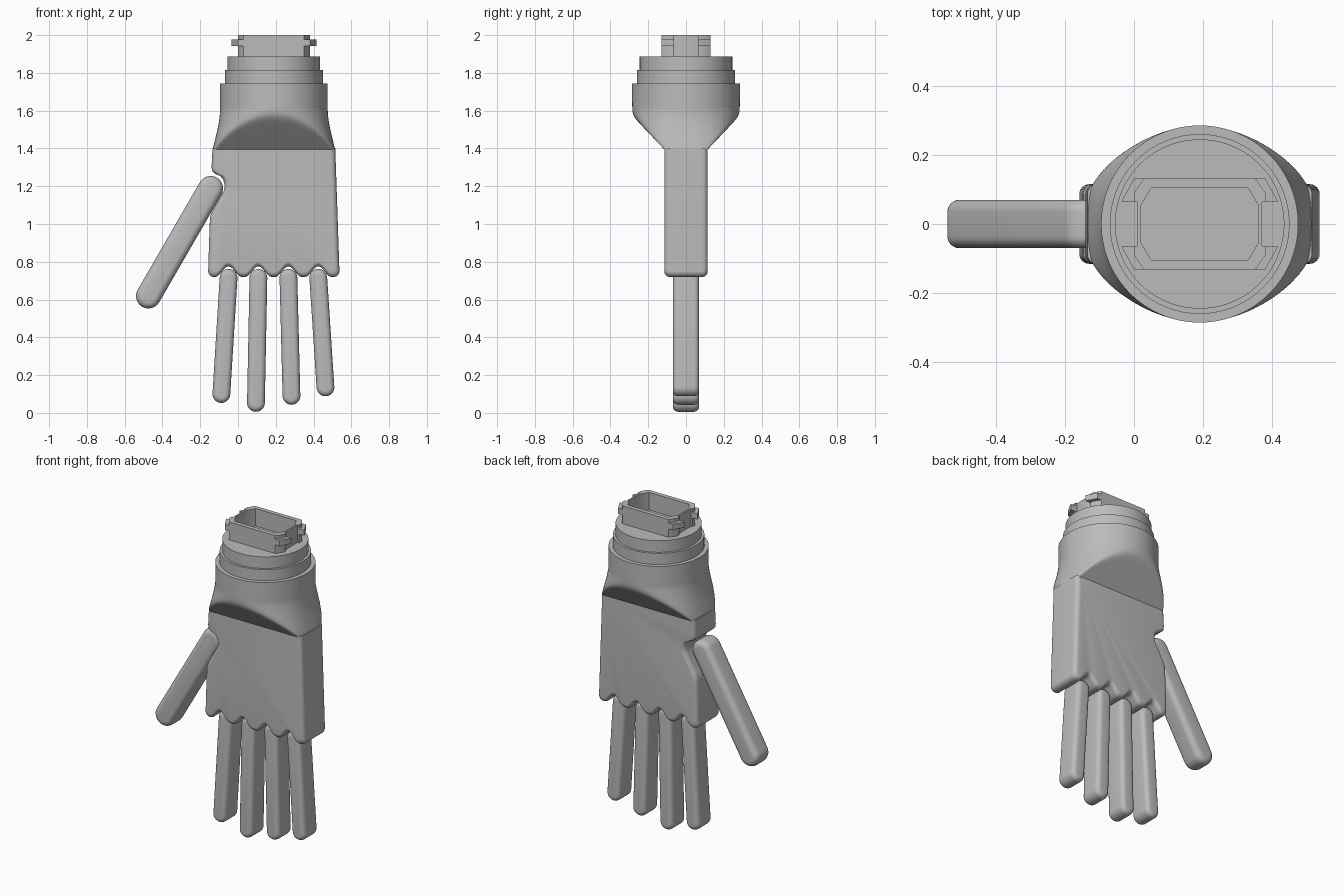
import bpy, bmesh
from math import sin, cos, pi, atan2, sqrt, radians

cube = bpy.data.objects.get("Cube")
if cube:
    bpy.data.objects.remove(cube)

CX = 0.19        # wrist axis
GREY = (0.5, 0.5, 0.5, 1)
grey = bpy.data.materials.new("plain_grey")
grey.use_nodes = True
grey.diffuse_color = GREY
grey.node_tree.nodes["Principled BSDF"].inputs["Base Color"].default_value = GREY


def loft(name, loops):
    """Skin a list of equally long point loops and cap both ends."""
    bm = bmesh.new()
    rows = [[bm.verts.new(p) for p in loop] for loop in loops]
    n = len(rows[0])
    for a, b in zip(rows, rows[1:]):
        for i in range(n):
            j = (i + 1) % n
            bm.faces.new((a[i], a[j], b[j], b[i]))
    bm.faces.new(rows[0][::-1])
    bm.faces.new(rows[-1])
    bmesh.ops.recalc_face_normals(bm, faces=bm.faces)
    mesh = bpy.data.meshes.new(name)
    bm.to_mesh(mesh)
    bm.free()
    mesh.materials.append(grey)
    ob = bpy.data.objects.new(name, mesh)
    bpy.context.collection.objects.link(ob)
    bpy.ops.object.select_all(action='DESELECT')
    ob.select_set(True)
    bpy.context.view_layer.objects.active = ob
    bpy.ops.object.shade_smooth_by_angle(angle=radians(35))
    return ob


def pillow(name, outline, half, r, steps=6):
    """Extrude an xz outline along y with rounded front and back rims."""
    angles = [pi / 2 * k / steps for k in range(steps + 1)]
    layers = [(-(half - r + r * sin(a)), r * (1 - cos(a))) for a in reversed(angles)]
    layers += [(-y, d) for y, d in reversed(layers)]
    loft(name, [[(x, y, z) for x, z in outline(d)] for y, d in layers])


def capsule(a, b, r):
    ang = atan2(b[1] - a[1], b[0] - a[0])

    def outline(d):
        pts = []
        for c, start in ((b, ang - pi / 2), (a, ang + pi / 2)):
            for k in range(17):
                t = start + pi * k / 16
                pts.append((c[0] + (r - d) * cos(t), c[1] + (r - d) * sin(t)))
        return pts
    return outline


# Fingers and thumb
FINGERS = {"index_finger": ((-0.05, 0.715), (-0.088, 0.10)),
           "middle_finger": ((0.108, 0.715), (0.095, 0.053)),
           "ring_finger": ((0.267, 0.715), (0.283, 0.09)),
           "little_finger": ((0.425, 0.715), (0.463, 0.135))}
for name, (top, tip) in FINGERS.items():
    pillow(name, capsule(top, tip, 0.047), 0.07, 0.028)
pillow("thumb", capsule((-0.145, 1.188), (-0.474, 0.619), 0.066), 0.07, 0.035)

# Palm, with a thumb hollow and a scallop above each finger
LEFT, RIGHT, BOTTOM = -0.158, 0.537, 0.72
thumb_side = [(-0.135, 1.4), (-0.14, 1.3), (-0.137, 1.28), (-0.12, 1.265),
              (-0.095, 1.255), (-0.078, 1.235), (-0.07, 1.205), (-0.075, 1.175),
              (-0.135, 1.07), (-0.147, 1.04), (-0.15, 1.0)]


def palm_outline(d):
    pts = [(x + d, z) for x, z in thumb_side]
    lo, hi, r = LEFT + d, RIGHT - d, 0.03
    for k in range(121):
        x = lo + (hi - lo) * (1 - cos(pi * k / 120)) / 2
        z = BOTTOM + d
        for (fx, _), _ in FINGERS.values():
            if abs(x - fx) < 0.07:
                z += 0.028 * (1 + cos(pi * (x - fx) / 0.07))
        edge = min(x - lo, hi - x)
        if edge < r:
            z += r - sqrt(max(0, r * r - (r - edge) ** 2))
        pts.append((x, z))
    return pts + [(0.515 - d, 1.4)]


pillow("palm", palm_outline, 0.115, 0.028)


# Wrist: round cuff narrowing into the flat palm
def wrist_ring(z, count=144):
    t = min(1, max(0, (1.61 - z) / 0.22))
    s = t * t * (3 - 2 * t) * 0.4 + t * t * 0.6
    width, power = 0.285 + 0.04 * s, 2 + 0.6 * t
    limit = 0.115 + max(0, z - 1.395) * 0.95
    ring = []
    for k in range(count):
        a = 2 * pi * (k + 0.5) / count
        c, q = cos(a), sin(a)
        x = width * abs(c) ** (2 / power) * (1 if c > 0 else -1)
        y = 0.285 * abs(q) ** (2 / power)
        if z < 1.68:
            y /= (1 + (y / limit) ** 24) ** (1 / 24)
        ring.append((CX + x, y if q > 0 else -y, z))
    return ring


levels = [1.385 + 0.01 * k for k in range(30)] + [1.7, 1.745]
loft("wrist", [wrist_ring(z) for z in levels])


# Stepped collars
def circle(r, z):
    return [(CX + r * cos(2 * pi * k / 96), r * sin(2 * pi * k / 96), z) for k in range(96)]


loft("lower_collar", [circle(0.26, 1.74), circle(0.26, 1.815)])
loft("upper_collar", [circle(0.245, 1.81), circle(0.245, 1.888)])


# Hollow connector socket with clipped corners
def octagon(w, h, cx, cy, z):
    quarter = [(w, h - cy), (w - cx, h)]
    pts = quarter + [(-x, y) for x, y in reversed(quarter)]
    pts += [(-x, -y) for x, y in pts]
    return [(CX + x, y, z) for x, y in pts]


loft("connector_socket", [octagon(0.18, 0.131, 0.02, 0.035, 1.88),
                          octagon(0.18, 0.131, 0.02, 0.035, 2.0),
                          octagon(0.17, 0.104, 0.03, 0.05, 2.0),
                          octagon(0.17, 0.104, 0.03, 0.05, 1.89)])

# Corner posts and locking tabs around the socket
POST = [(0.172, 0.064), (0.19, 0.064), (0.19, 0.09), (0.162, 0.131), (0.158, 0.115)]
TAB = [(0.17, 0.064), (0.225, 0.064), (0.225, 0.068), (0.19, 0.131), (0.158, 0.131)]
for sx, side in ((-1, "right"), (1, "left")):
    for sy, end in ((-1, "front"), (1, "back")):
        for part, shape, z0, z1 in (("post", POST, 1.88, 2.0), ("tab", TAB, 1.942, 1.978)):
            loft(f"{end}_{side}_{part}",
                 [[(CX + sx * x, sy * y, z) for x, y in shape] for z in (z0, z1)])
